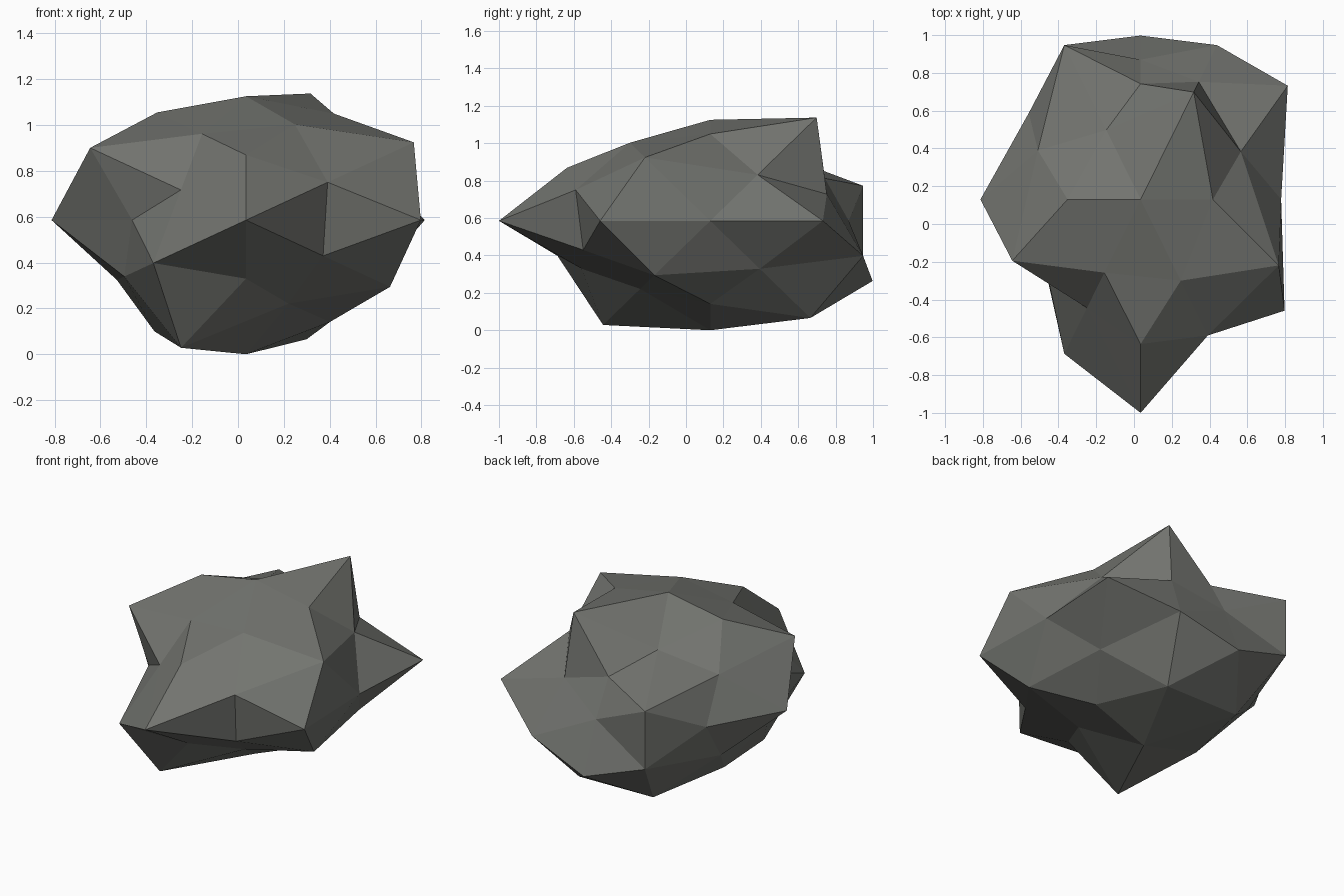
import bpy
import bmesh
from itertools import product
from mathutils import Vector

if "Cube" in bpy.data.objects:
    bpy.data.objects.remove(bpy.data.objects["Cube"], do_unlink=True)

# Stone material
stone = bpy.data.materials.new("dark_grey_stone")
stone.use_nodes = True
colour = (0.17, 0.175, 0.16, 1.0)
stone.diffuse_color = colour
bsdf = stone.node_tree.nodes["Principled BSDF"]
bsdf.inputs["Base Color"].default_value = colour
bsdf.inputs["Roughness"].default_value = 0.9

# Directions of a once-divided icosahedron, as mirrored families: each has one
# corner and the bump height of every mirrored copy (plus signs before minus)
PHI = (1 + 5 ** 0.5) / 2
FAMILIES = [
    ((0, PHI, 1), (0.72, 1.02, 0.90, 0.81)),
    ((1, 0, PHI), (0.91, 0.87, 0.92, 0.95)),
    ((PHI, 1, 0), (1.145, 1.12, 0.87, 0.73)),
    ((1, 0, 0), (0.93, 1.06)),
    ((0, 1, 0), (0.74, 1.13)),
    ((0, 0, 1), (0.90, 0.975)),
    ((1, PHI, PHI + 1), (1.137, 1.07, 0.86, 0.75, 0.735, 1.06, 0.775, 1.147)),
    ((PHI + 1, 1, PHI), (0.82, 0.855, 1.13, 0.97, 0.84, 0.87, 1.05, 0.82)),
    ((PHI, PHI + 1, 1), (0.77, 1.01, 0.89, 0.84, 1.01, 1.01, 0.71, 1.01)),
]
STRETCH = Vector((0.8, 1.0, 0.6))
CENTRE = Vector((0.035, 0.13, 0.585))


def mirrored(corner):
    """All sign variants of a direction."""
    choices = [(1, -1) if c else (0,) for c in corner]
    for signs in product(*choices):
        yield Vector([c * s for c, s in zip(corner, signs)]).normalized()


# Round faceted ball, then push each corner in or out and flatten it
bm = bmesh.new()
bumps = []
for corner, heights in FAMILIES:
    for direction, height in zip(mirrored(corner), heights):
        bumps.append((bm.verts.new(direction), height))
bmesh.ops.convex_hull(bm, input=bm.verts[:])
for vert, height in bumps:
    vert.co = CENTRE + vert.co * height * STRETCH
bmesh.ops.recalc_face_normals(bm, faces=bm.faces[:])

mesh = bpy.data.meshes.new("rock")
bm.to_mesh(mesh)
bm.free()
mesh.materials.append(stone)
rock = bpy.data.objects.new("rock", mesh)
bpy.context.collection.objects.link(rock)
